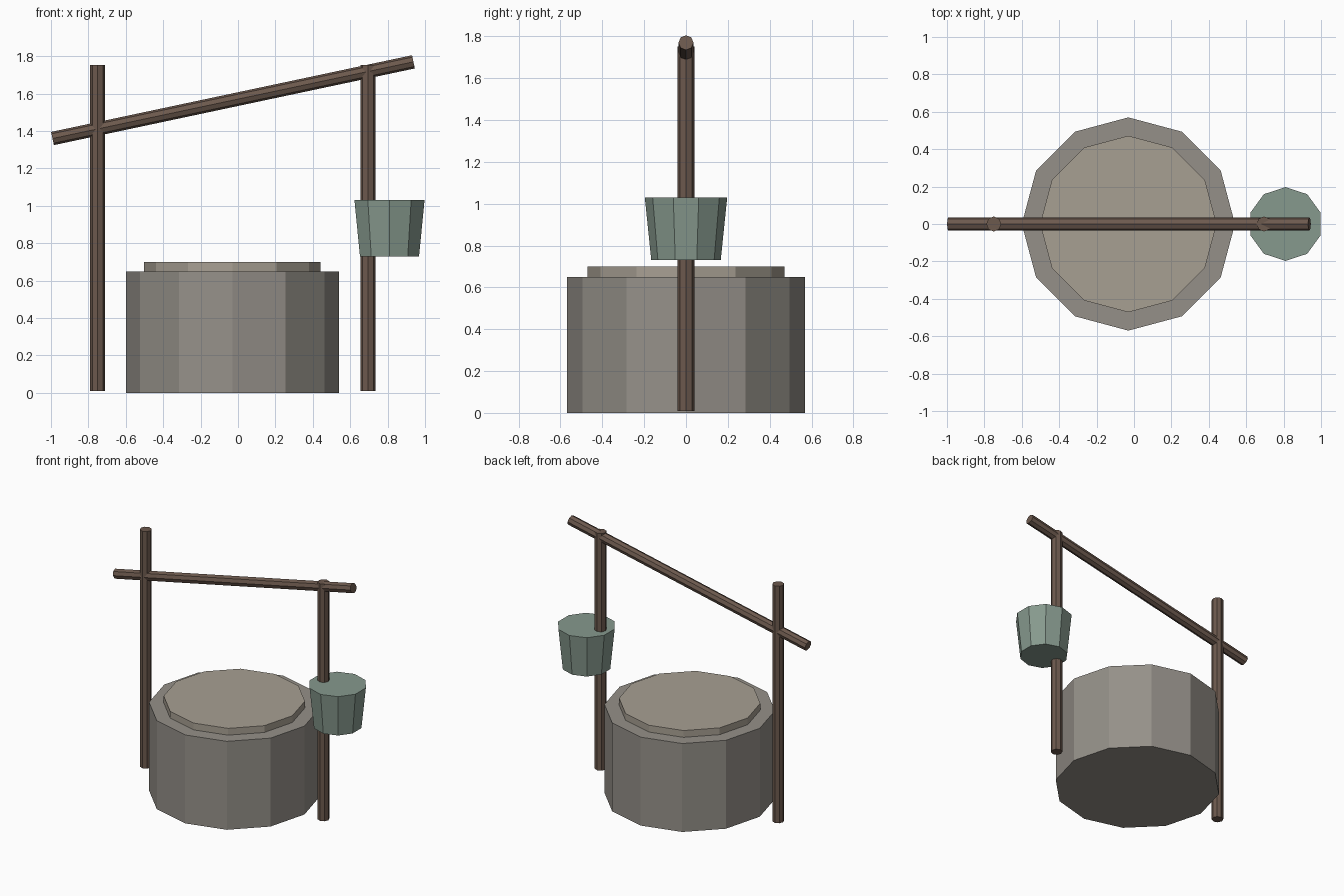
import bpy, math
from mathutils import Vector

if "Cube" in bpy.data.objects:
    bpy.data.objects.remove(bpy.data.objects["Cube"])


def material(name, rgb):
    m = bpy.data.materials.new(name)
    m.diffuse_color = (*rgb, 1)
    m.use_nodes = True
    m.node_tree.nodes["Principled BSDF"].inputs["Base Color"].default_value = m.diffuse_color
    return m


wood = material("wood", (0.15, 0.10, 0.075))
stone = material("stone", (0.30, 0.28, 0.25))
lid_stone = material("pale_stone", (0.39, 0.35, 0.29))
pail = material("pail_green", (0.24, 0.32, 0.27))


def tapered(name, start, end, r1, r2, sides, mat):
    """Flat-sided solid running from start to end."""
    a, b = Vector(start), Vector(end)
    d = b - a
    bpy.ops.mesh.primitive_cone_add(
        vertices=sides, radius1=r1, radius2=r2, depth=d.length,
        location=(a + b) / 2, rotation=(0, math.atan2(d.x, d.z), 0))
    ob = bpy.context.object
    ob.name = name
    ob.data.materials.append(mat)
    return ob


# Stone well drum and its raised top
tapered("well_wall", (-0.03, 0, 0), (-0.03, 0, 0.65), 0.57, 0.57, 12, stone)
tapered("well_top", (-0.03, 0, 0.60), (-0.03, 0, 0.70), 0.472, 0.472, 12, lid_stone)

# Two upright posts
for name, x in (("left_post", -0.75), ("right_post", 0.695)):
    tapered(name, (x, 0, 0.01), (x, 0, 1.752), 0.04, 0.04, 8, wood)

# Sloping crossbeam
tapered("crossbeam", (-0.992, 0, 1.36), (0.938, 0, 1.77), 0.036, 0.036, 8, wood)

# Bucket on the right post
tapered("bucket", (0.81, 0, 0.73), (0.81, 0, 1.03), 0.166, 0.197, 10, pail)
